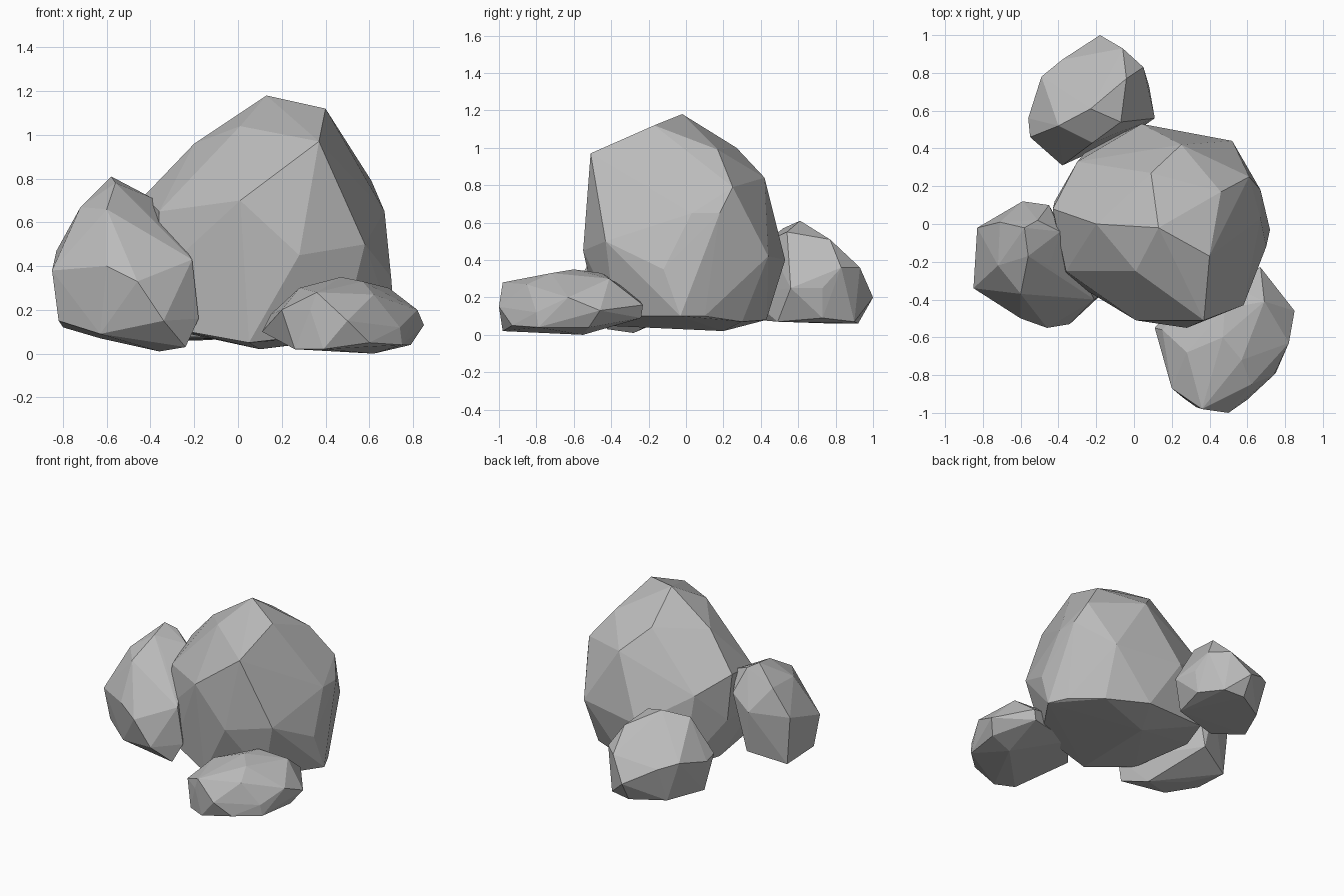
import bpy
import bmesh
from mathutils import Vector

default_cube = bpy.data.objects.get("Cube")
if default_cube:
    bpy.data.objects.remove(default_cube, do_unlink=True)

# Single stone colour shared by every boulder
stone = bpy.data.materials.new("stone_grey")
stone.use_nodes = True
grey = (0.5, 0.5, 0.5, 1.0)
stone.diffuse_color = grey
shader = next(n for n in stone.node_tree.nodes if n.type == "BSDF_PRINCIPLED")
shader.inputs["Base Color"].default_value = grey
shader.inputs["Roughness"].default_value = 0.9

CENTIMETRE = 0.01


def boulder(name, **bands):
    """Wrap a faceted convex stone around its corner points, given in bands."""
    mesh_builder = bmesh.new()
    for corners in bands.values():
        for corner in corners:
            mesh_builder.verts.new(Vector(corner) * CENTIMETRE)
    bmesh.ops.convex_hull(mesh_builder, input=list(mesh_builder.verts))
    # Drop any corner the hull swallowed
    loose = [v for v in mesh_builder.verts if not v.link_faces]
    bmesh.ops.delete(mesh_builder, geom=loose, context="VERTS")
    bmesh.ops.recalc_face_normals(mesh_builder, faces=list(mesh_builder.faces))
    for face in mesh_builder.faces:
        face.smooth = False
    mesh = bpy.data.meshes.new(name)
    mesh_builder.to_mesh(mesh)
    mesh_builder.free()
    mesh.materials.append(stone)
    stone_object = bpy.data.objects.new(name, mesh)
    bpy.context.scene.collection.objects.link(stone_object)
    return stone_object


# Tall central boulder
boulder(
    "main_boulder",
    crown=[(13, -2, 118), (40, -17, 112), (37, -51, 97), (46, 17, 99),
           (9, 27, 100), (1, -25, 104), (-20, 0, 96)],
    shoulder=[(25, 42, 84), (61, 25, 79), (-36, -25, 65), (-43, 8, 72),
              (1, -51, 70), (67, 3, 65), (67, 18, 65), (-30, 33, 62)],
    waist=[(28, -55, 45), (58, -43, 50), (70, -12, 35), (52, 44, 42),
           (4, 53, 40), (-42, 12, 40), (-37, -28, 35)],
    base=[(72, -3, 10), (50, 30, 7), (66, 10, 10), (22, 43, 8), (10, 20, 2),
          (-28, -32, 11), (-36, 12, 12), (-25, 39, 10), (5, -46, 5),
          (48, -38, 10)],
)

# Upright boulder on the right flank
boulder(
    "side_boulder",
    crown=[(-58, -2, 81), (-51, 2, 77), (-56, -17, 78), (-60, -37, 66),
           (-45, -22, 68), (-39, -4, 71), (-72, -22, 67), (-71, 1, 67)],
    waist=[(-83, -2, 47), (-85, -34, 38), (-60, -50, 40), (-46, -55, 33),
           (-21, -40, 43), (-45, 10, 60), (-59, 12, 50)],
    base=[(-82, -31, 15), (-34, -53, 15), (-63, -43, 9), (-18, -38, 16),
          (-24, -42, 3), (-36, -28, 1), (-63, -20, 7), (-80, -3, 12),
          (-55, 8, 19)],
)

# Low flat boulder at the front
boulder(
    "front_boulder",
    crown=[(36, -98, 28), (28, -68, 30), (47, -60, 35), (57, -72, 33),
           (69, -41, 30), (62, -85, 27), (48, -45, 33)],
    waist=[(50, -100, 15), (33, -97, 20), (20, -87, 20), (82, -63, 20),
           (85, -46, 13), (67, -23, 16), (74, -80, 12), (11, -55, 10),
           (15, -56, 18), (42, -28, 22)],
    base=[(75, -79, 4), (60, -93, 5), (39, -98, 2), (26, -92, 2),
          (79, -52, 4), (62, -55, 0), (30, -32, 9), (65, -24, 9)],
)

# Small boulder at the back
boulder(
    "back_boulder",
    crown=[(-23, 61, 61), (-40, 52, 57), (-7, 54, 55), (-4, 77, 51),
           (-22, 43, 50)],
    waist=[(-6, 93, 36), (-18, 100, 20), (5, 83, 36), (11, 56, 25),
           (8, 73, 25), (-38, 87, 31), (-49, 78, 35), (-56, 56, 30),
           (-55, 46, 32), (-38, 31, 22)],
    base=[(6, 73, 9), (-52, 53, 7), (-18, 92, 6), (-3, 90, 7), (1, 49, 7),
          (-40, 79, 6), (-35, 38, 8)],
)
